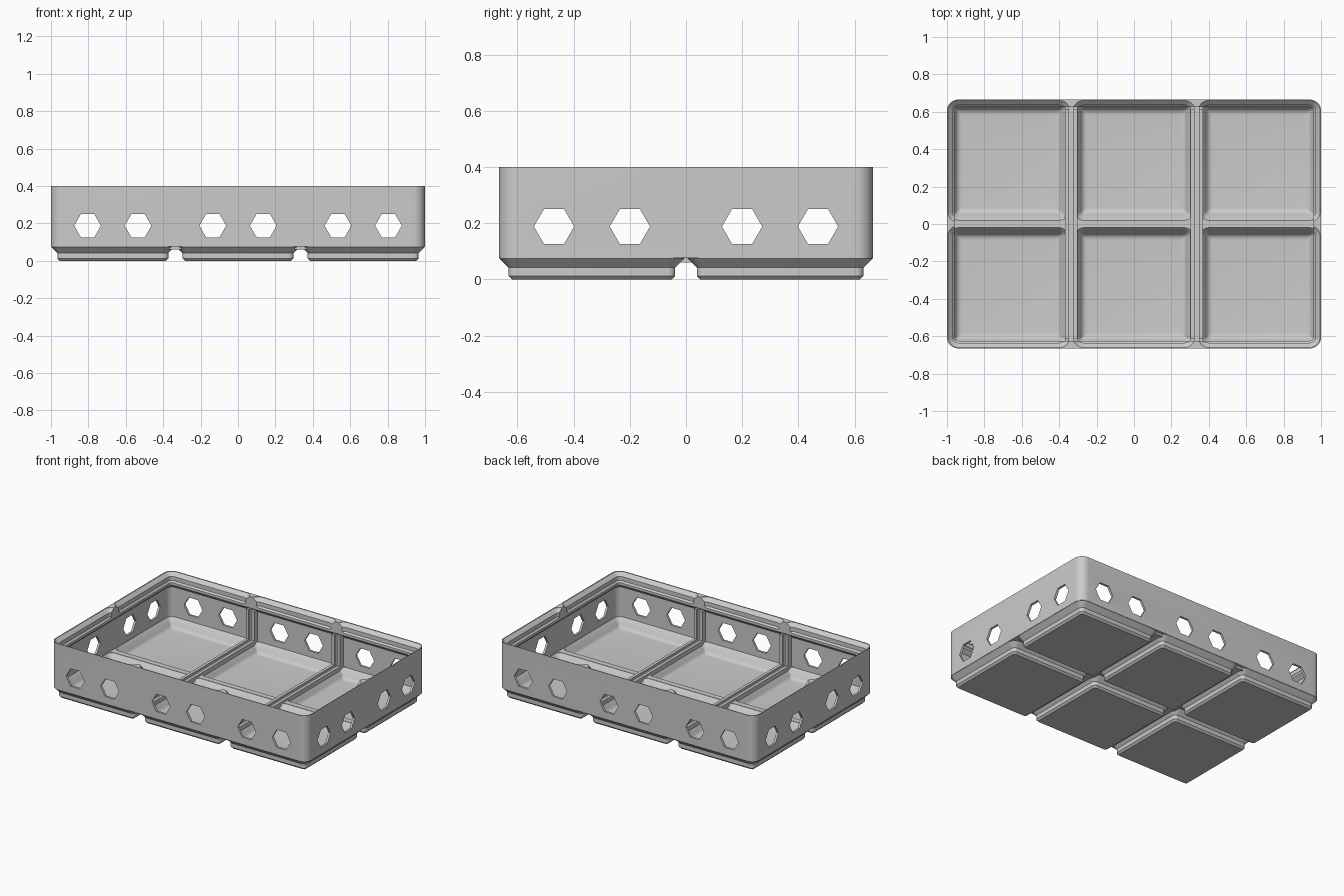
import bpy, bmesh, math
from mathutils import Vector

cube = bpy.data.objects.get("Cube")
if cube:
    bpy.data.objects.remove(cube, do_unlink=True)

PITCH = 0.6693                 # spacing of the compartments
CELL = 0.3307                  # half width of one foot
HX, HY, R = 1.0, 0.6653, 0.06  # outer half sizes and corner radius
WALL = 0.0153
CELLS = [(i * PITCH, j * PITCH / 2) for i in (-1, 0, 1) for j in (-1, 1)]

grey = bpy.data.materials.new("light_grey_plastic")
grey.use_nodes = True
colour = (0.6, 0.6, 0.6, 1)
grey.diffuse_color = colour
grey.node_tree.nodes["Principled BSDF"].inputs["Base Color"].default_value = colour


def make_object(name, rings):
    """Closed solid through a list of equally long point rings."""
    bm = bmesh.new()
    loops = [[bm.verts.new(p) for p in ring] for ring in rings]
    n = len(loops[0])
    for a, b in zip(loops, loops[1:]):
        for k in range(n):
            bm.faces.new((a[k], a[(k + 1) % n], b[(k + 1) % n], b[k]))
    bm.faces.new(loops[0])
    bm.faces.new(loops[-1])
    bmesh.ops.recalc_face_normals(bm, faces=bm.faces)
    mesh = bpy.data.meshes.new(name)
    bm.to_mesh(mesh)
    bm.free()
    mesh.materials.append(grey)
    obj = bpy.data.objects.new(name, mesh)
    bpy.context.collection.objects.link(obj)
    return obj


def rounded_ring(hx, hy, r, z, cx, cy, seg=8):
    ring = []
    for q, (sx, sy) in enumerate([(1, 1), (-1, 1), (-1, -1), (1, -1)]):
        for k in range(seg + 1):
            a = math.pi / 2 * (q + k / seg)
            ring.append((cx + sx * (hx - r) + r * math.cos(a),
                         cy + sy * (hy - r) + r * math.sin(a), z))
    return ring


def rounded_solid(name, hx, hy, profile, centre=(0, 0)):
    """Stack of rounded rectangles; profile is (inset, height) pairs."""
    return make_object(name, [rounded_ring(hx - i, hy - i, max(R - i, 0.012), z, *centre)
                              for i, z in profile])


def prism(name, points, place, start, end):
    """Extrude a 2D outline; place maps (u, v, depth) to a position."""
    return make_object(name, [[place(u, v, d) for u, v in points] for d in (start, end)])


def combine(target, tool, operation):
    mod = target.modifiers.new("bool", 'BOOLEAN')
    mod.operation, mod.solver, mod.object = operation, 'EXACT', tool
    bpy.context.view_layer.objects.active = target
    bpy.ops.object.modifier_apply(modifier=mod.name)
    bpy.data.objects.remove(tool, do_unlink=True)


# Outer shell with a stepped foot under every compartment
tray = rounded_solid("tray", HX, HY, [(0, 0.0757), (0, 0.4)])
foot = [(0.047, 0), (0.0343, 0.0127), (0.0343, 0.0414), (0.002, 0.0737), (0.002, 0.1)]
for c in CELLS:
    combine(tray, rounded_solid("foot", CELL, CELL, foot, c), 'UNION')

# Main cavity, narrowing under the stacking lip
cavity = [(WALL, 0.086), (WALL, 0.293), (0.041, 0.318), (0.041, 0.45)]
combine(tray, rounded_solid("cavity", HX, HY, cavity), 'DIFFERENCE')

# Sunken compartments and the stepped lip recesses
pocket = [(0.081, 0.022), (0.07, 0.0235), (0.06, 0.028), (0.051, 0.037),
          (0.046, 0.05), (0.0158, 0.084), (0.0158, 0.1)]
lip = [(0.046, 0.33), (0.0303, 0.3457), (0.0303, 0.3745), (0.005, 0.398), (0.005, 0.45)]
for c in CELLS:
    combine(tray, rounded_solid("pocket", CELL, CELL, pocket, c), 'DIFFERENCE')
    combine(tray, rounded_solid("lip_recess", CELL, CELL, lip, c), 'DIFFERENCE')

# Hexagonal holes, in pairs for each compartment, through opposite walls
hexagon = [(0.0715 * math.cos(k * math.pi / 3), 0.0715 * math.sin(k * math.pi / 3))
           for k in range(6)]
for side in (-0.135, 0.135):
    for i in (-1, 0, 1):
        x = i * PITCH + side
        combine(tray, prism("hole", hexagon, lambda u, v, d: (x + u, d, 0.188 + v), -1.2, 1.2),
                'DIFFERENCE')
    for j in (-0.5, 0.5):
        y = j * PITCH + side
        combine(tray, prism("hole", hexagon, lambda u, v, d: (d, y + u, 0.188 + v), -1.2, 1.2),
                'DIFFERENCE')

# Grooved divider rails on the floor and matching slots on the long walls
W, G = 0.033, 0.012
channel = [(-W, 0), (W, 0), (W, 0.04), (G, 0.04), (G, 0.022), (-G, 0.022), (-G, 0.04), (-W, 0.04)]
parts = [tray]
for side, s in (("left", 1), ("right", -1)):
    x = s * PITCH / 2
    parts.append(prism(side + "_divider_rail", channel,
                       lambda u, v, d: (x + u, d, 0.06 + v), -0.645, 0.645))
    for end, t in (("back", 1), ("front", -1)):
        parts.append(prism(f"{side}_{end}_divider_slot", channel,
                           lambda u, v, d: (x + u, t * (0.653 - v), d), 0.09, 0.31))

# Smooth the rounded corners, keep the edges crisp
bpy.ops.object.select_all(action='DESELECT')
for obj in parts:
    obj.select_set(True)
bpy.context.view_layer.objects.active = tray
bpy.ops.object.shade_smooth_by_angle(angle=math.radians(30))
